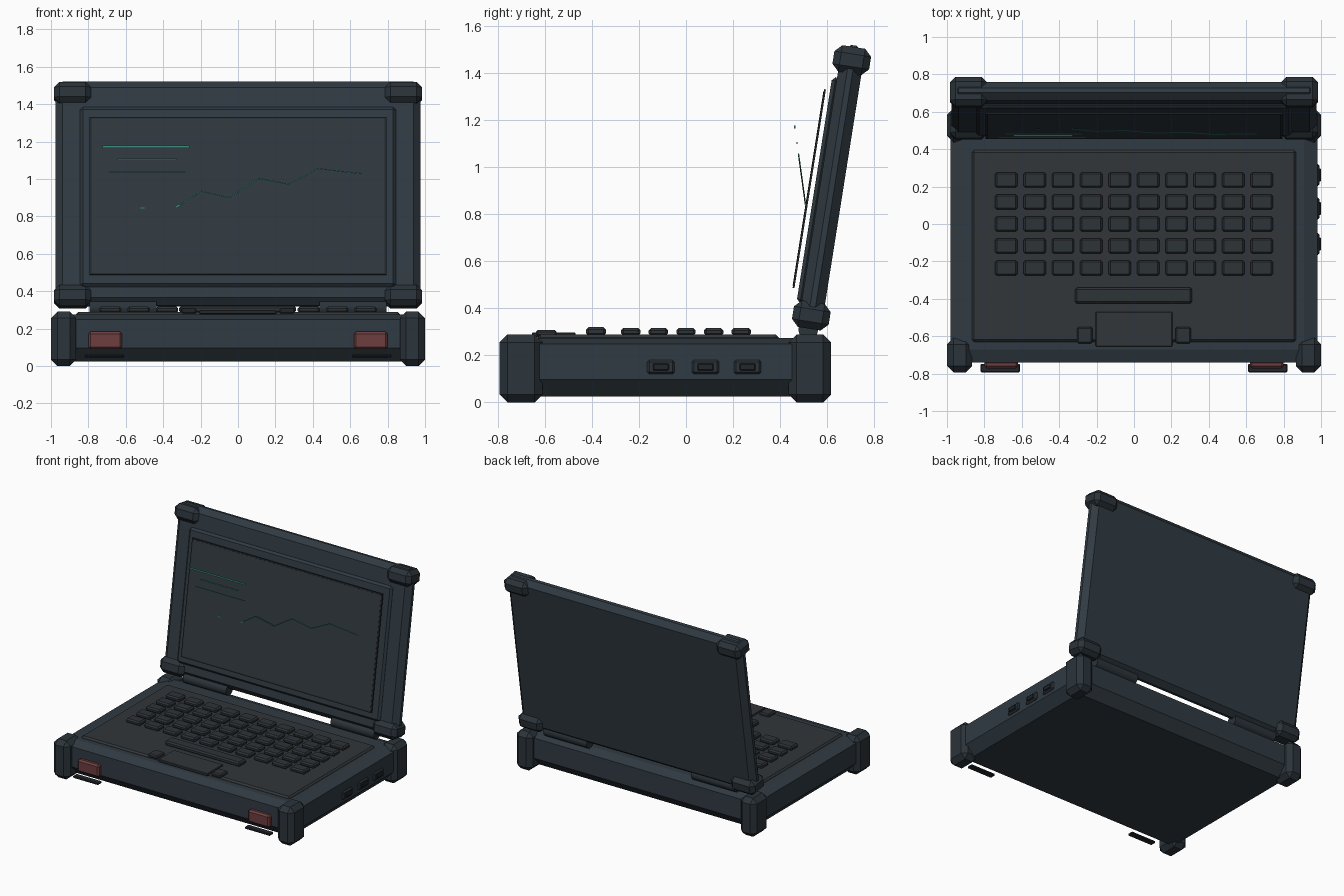
import bpy, bmesh, math
from mathutils import Matrix, Vector

if "Cube" in bpy.data.objects:
    bpy.data.objects.remove(bpy.data.objects["Cube"])


def material(name, rgb):
    m = bpy.data.materials.new(name)
    m.diffuse_color = (*rgb, 1)
    m.use_nodes = True
    m.node_tree.nodes["Principled BSDF"].inputs["Base Color"].default_value = m.diffuse_color
    return m


CASE = material("slate_case", (0.030, 0.043, 0.055))
BUMPER = material("dark_rubber", (0.024, 0.034, 0.043))
DECK = material("deck_grey", (0.031, 0.037, 0.042))
KEY = material("key_grey", (0.027, 0.033, 0.039))
SCREEN = material("screen_grey", (0.030, 0.040, 0.049))
DARK = material("port_black", (0.016, 0.020, 0.024))
RED = material("latch_red", (0.155, 0.048, 0.051))
TEAL = material("display_teal", (0.040, 0.270, 0.215))

# Lid frame: hinged near the rear edge and leaning back
LID = Matrix.Translation((0, 0.533, 0.37)) @ Matrix.Rotation(math.radians(-9), 4, 'X')


def finish(name, bm, mat, matrix=None):
    if matrix is not None:
        bm.transform(matrix)
    bmesh.ops.recalc_face_normals(bm, faces=bm.faces)
    me = bpy.data.meshes.new(name)
    bm.to_mesh(me)
    bm.free()
    me.materials.append(mat)
    ob = bpy.data.objects.new(name, me)
    bpy.context.collection.objects.link(ob)
    return ob


def boxes(name, ranges, mat, bevel=0.0, matrix=None):
    """Chamfered boxes, each given as ((x0, x1), (y0, y1), (z0, z1))."""
    bm = bmesh.new()
    for r in ranges:
        size = [b - a for a, b in r]
        mid = [(a + b) / 2 for a, b in r]
        bmesh.ops.create_cube(bm, size=1, matrix=Matrix.Translation(mid) @ Matrix.Diagonal((*size, 1)))
    if bevel:
        bmesh.ops.bevel(bm, geom=bm.edges[:], offset=bevel, segments=1, affect='EDGES')
    return finish(name, bm, mat, matrix)


def both(xr, yr, zr):
    """A range and its mirror image across x = 0."""
    return [(xr, yr, zr), ((-xr[1], -xr[0]), yr, zr)]


# Base shell: stacked rectangles give the sloped lower and upper edges
bm = bmesh.new()
rings = []
for z, inset in ((0.025, 0.065), (0.097, 0), (0.248, 0), (0.274, 0.07)):
    x, y0, y1 = 0.98 - inset, -0.74 + inset, 0.57 - inset
    rings.append([bm.verts.new(p) for p in ((-x, y0, z), (x, y0, z), (x, y1, z), (-x, y1, z))])
for lo, hi in zip(rings, rings[1:]):
    for i in range(4):
        j = (i + 1) % 4
        bm.faces.new((lo[i], lo[j], hi[j], hi[i]))
bm.faces.new(rings[0])
bm.faces.new(rings[-1])
finish("base_shell", bm, CASE)

# Base corner bumpers
boxes("base_bumpers",
      both((0.865, 1.0), (-0.793, -0.61), (0.0, 0.29)) + both((0.865, 1.0), (0.437, 0.617), (0.0, 0.29)),
      BUMPER, 0.034)

# Keyboard deck, keys, space bar and trackpad
boxes("keyboard_deck", [((-0.867, 0.867), (-0.63, 0.395), (0.262, 0.288))], DECK, 0.012)
keys = []
for row in range(5):
    for col in range(10):
        x, y = -0.683 + 0.1517 * col, 0.235 - 0.1175 * row
        keys.append(((x - 0.06, x + 0.06), (y - 0.041, y + 0.041), (0.284, 0.317)))
boxes("keys", keys, KEY, 0.01)
boxes("space_bar", [((-0.315, 0.31), (-0.425, -0.34), (0.284, 0.32))], KEY, 0.01)
boxes("trackpad", [((-0.205, 0.205), (-0.655, -0.47), (0.278, 0.298))], DECK, 0.004)
boxes("trackpad_buttons", both((0.222, 0.304), (-0.638, -0.55), (0.28, 0.308)), KEY, 0.008)

# Front latches and the thin feet below them
boxes("latches", both((0.62, 0.80), (-0.772, -0.73), (0.09, 0.183)), RED, 0.012)
boxes("front_feet", both((0.61, 0.82), (-0.793, -0.748), (0.045, 0.062)), DARK, 0.005)

# Side ports on the right: surround plus raised core
ports = (-0.107, 0.083, 0.262)
boxes("port_surrounds", [((0.97, 0.992), (y - 0.058, y + 0.058), (0.12, 0.181)) for y in ports], BUMPER, 0.009)
boxes("port_cores", [((0.98, 1.0), (y - 0.034, y + 0.034), (0.136, 0.166)) for y in ports], DARK, 0.004)

# Hinge barrels
bm = bmesh.new()
for s in (-1, 1):
    bmesh.ops.create_cone(bm, cap_ends=True, segments=16, radius1=0.042, radius2=0.042, depth=0.36,
                          matrix=Matrix.Translation((s * 0.615, 0.52, 0.31)) @ Matrix.Rotation(math.pi / 2, 4, 'Y'))
hinge = finish("hinge_barrels", bm, BUMPER)
for p in hinge.data.polygons:
    p.use_smooth = len(p.vertices) == 4
for e in hinge.data.edges:
    a, b = (hinge.data.vertices[v].co for v in e.vertices)
    e.use_edge_sharp = abs(a.x - b.x) < 0.01

# Lid shell, bumpers, bezel and screen
boxes("lid_shell", [((-0.975, 0.975), (-0.05, 0.05), (-0.05, 1.163))], CASE, 0.038, LID)
boxes("lid_bumpers",
      both((0.785, 0.985), (-0.079, 0.079), (-0.057, 0.057)) + both((0.785, 0.985), (-0.079, 0.079), (1.042, 1.156)),
      BUMPER, 0.03, LID)
boxes("screen_bezel", [((-0.845, 0.845), (-0.071, -0.04), (0.045, 1.017))], CASE, 0.015, LID)
boxes("screen_border", [((-0.793, 0.793), (-0.097, -0.089), (0.104, 0.959))], DARK, 0, LID)
boxes("screen", [((-0.783, 0.783), (-0.0985, -0.096), (0.114, 0.949))], SCREEN, 0, LID)


# Display marks float just ahead of the screen, on a plane leaning forward
def mark_y(z):
    return 0.507 - 0.138 * (z - 0.85)


boxes("text_marks",
      [((x0, x1), (mark_y(z) - 0.003, mark_y(z) + 0.003), (z - h, z + h))
       for x0, x1, z, h in ((-0.725, -0.26, 1.172, 0.006), (-0.645, -0.33, 1.104, 0.004),
                            (-0.69, -0.28, 1.036, 0.0025), (-0.52, -0.50, 0.845, 0.0035))], TEAL)

# Chart line as thin square bars from point to point
pts = [Vector((x, mark_y(z), z)) for x, z in
       ((-0.33, 0.85), (-0.20, 0.935), (-0.05, 0.90), (0.11, 1.003),
        (0.27, 0.972), (0.43, 1.055), (0.66, 1.028))]
bm = bmesh.new()
for a, b in zip(pts, pts[1:]):
    d = b - a
    bmesh.ops.create_cube(bm, size=1, matrix=Matrix.Translation((a + b) / 2)
                          @ d.to_track_quat('X', 'Z').to_matrix().to_4x4()
                          @ Matrix.Diagonal((d.length, 0.005, 0.006, 1)))
finish("chart_line", bm, TEAL)
